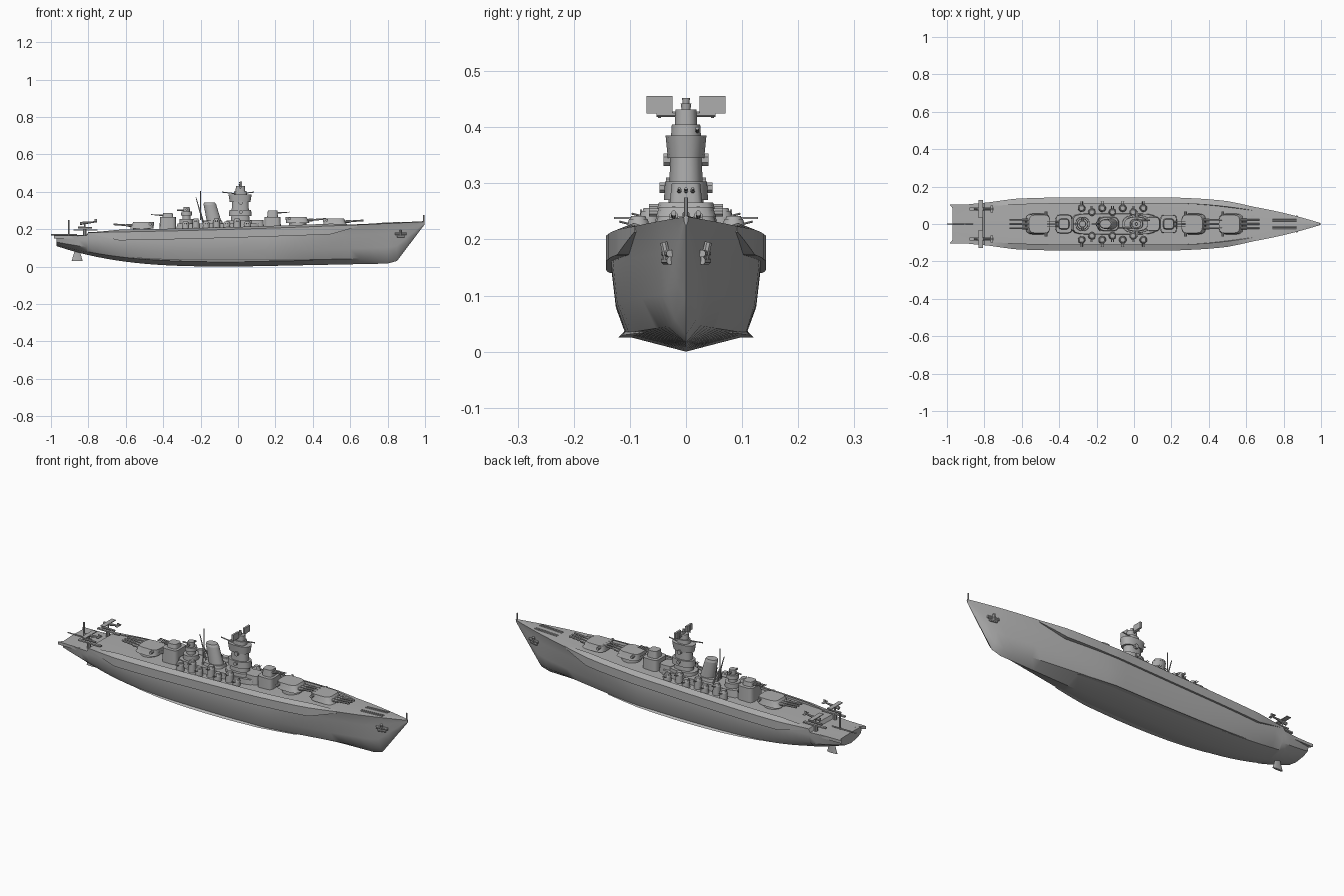
import bpy, bmesh, math
from mathutils import Vector

cube = bpy.data.objects.get("Cube")
if cube:
    bpy.data.objects.remove(cube, do_unlink=True)

X, Y, Z = Vector((1, 0, 0)), Vector((0, 1, 0)), Vector((0, 0, 1))
grey = bpy.data.materials.new("naval_grey")
grey.use_nodes = True
grey.diffuse_color = (.42, .42, .42, 1)
grey.node_tree.nodes["Principled BSDF"].inputs["Base Color"].default_value = grey.diffuse_color
parts = []


def loft(name, rings, mirrored=False):
    """Skin closed rings of equal length, cap both ends and optionally mirror across the keel line."""
    bm = bmesh.new()
    loops = [[bm.verts.new(point) for point in ring] for ring in rings]
    count = len(loops[0])
    for lower, upper in zip(loops, loops[1:]):
        for i in range(count):
            j = (i + 1) % count
            bm.faces.new((lower[i], lower[j], upper[j], upper[i]))
    bm.faces.new(loops[0])
    bm.faces.new(loops[-1])
    bmesh.ops.recalc_face_normals(bm, faces=bm.faces)
    mesh = bpy.data.meshes.new(name)
    bm.to_mesh(mesh)
    bm.free()
    mesh.materials.append(grey)
    part = bpy.data.objects.new(name, mesh)
    bpy.context.collection.objects.link(part)
    if mirrored:
        mirror = part.modifiers.new("port_and_starboard", 'MIRROR')
        mirror.use_axis = (False, True, False)
    parts.append(part)


def oval(centre, along, across, square=1, sides=16):
    """Level oval ring; square below one gives a boxier plan."""
    ring = []
    for i in range(sides):
        angle = math.tau * (i + .5) / sides
        c, s = math.cos(angle), math.sin(angle)
        ring.append(centre + X * along * math.copysign(abs(c) ** square, c)
                    + Y * across * math.copysign(abs(s) ** square, s))
    return ring


def pile(name, base, tiers, ratio=1, taper=.95, lean=0, square=1, mirrored=False):
    """Stack tiers of (height, half width); ratio is length over width, lean shifts x with height."""
    centre, rings = Vector(base), []
    for height, width in tiers:
        rings.append(oval(centre, width * ratio, width, square))
        centre = centre + (Z + X * lean) * height
        rings.append(oval(centre, width * ratio * taper, width * taper, square))
    loft(name, rings, mirrored)


def rod(name, start, span, radius=.004, taper=1, mirrored=False):
    turn = span.to_track_quat('Z', 'Y')
    rings = []
    for offset, size in ((Vector(), radius), (span, radius * taper)):
        rings.append([Vector(start) + offset + turn @ point for point in oval(Vector(), size, size, sides=8)])
    loft(name, rings, mirrored)


def crossbar(name, x, z, reach, radius):
    rod(name, (x, -reach, z), Y * reach * 2, radius)


def box(name, centre, length, width, height, mirrored=False):
    corners = [X * length * a + Y * width * b for a, b in ((-.5, -.5), (.5, -.5), (.5, .5), (-.5, .5))]
    loft(name, [[Vector(centre) + corner + Z * height * end for corner in corners] for end in (-.5, .5)], mirrored)


# Hull lines: sheer, keel rise and beam as functions of the position along the ship
def deck_height(x):
    return .2 + .03 * x + .01 * x * x - (.017 if x < -.8 else 0)


def keel_height(x):
    if x < 0:
        return .12 * abs(x) ** 3
    return .02 * x + 1.3 * max(0, x - .84)


def beams(x):
    """Half widths at the bilge, the side and the deck edge."""
    fore = max(0, (x - .2) / .8)
    aft = .05 * x ** 4 if x < 0 else 0
    side = .13 * (1 - fore ** 1.4) - aft + .003
    deck = .126 * (1 - fore ** 2) - aft * .8 + .004
    bilge = side * (.8 - .3 * fore - aft * 5)
    return bilge, side, deck


def hull_section(x):
    keel, top = keel_height(x), deck_height(x)
    bilge, side, deck = beams(x)
    half = [(y, keel + (top - keel) * rise)
            for y, rise in ((bilge, .14), (side * .94, .4), (side, .75), (deck, 1))]
    outline = [(0, keel)] + half + [(0, top + .003)] + [(-y, z) for y, z in reversed(half)]
    return [(x, y, z) for y, z in outline]


stations = sorted([i / 20 for i in range(-19, 20)] + [-.97, -.81, .998])
loft("hull", [hull_section(x) for x in stations])


# Armour belts fading out at both ends
def belt_section(x):
    full = max(0, min(1, (x + .78) * 7, (.64 - x) * 7))
    bilge, side, deck = beams(x)
    outer, top = max(side, deck) + .01 * full, deck_height(x)
    low = top - .01 - .035 * full
    return [(x, deck - .02, top + .012 * full), (x, outer, top), (x, outer, low), (x, side - .02, low)]


loft("armour_belts", [belt_section(i / 50) for i in range(-39, 33)], mirrored=True)


# Bilge keel fins
def fin_section(x):
    y, z = beams(x)[0], keel_height(x) + .025
    reach = .014 * math.cos((x + .1) * 3)
    return [(x, y - .025, z + .03), (x, y + reach, z), (x, y - .025, z)]


loft("bilge_keels", [fin_section(i / 10) for i in range(-6, 5)], mirrored=True)

# Forked stern lip, rudder, crane and bow staff
fork = [(-.86, .105), (-.985, .103), (-.95, .06), (-.97, 0)]
fork += [(x, -y) for x, y in reversed(fork[:-1])]
loft("stern_lip", [[(x, y, z) for x, y in fork] for z in (.15, .165)])
pile("rudder", (-.86, 0, .03), [(.06, .006)], ratio=5, taper=.4)
rod("stern_crane_post", (-.905, 0, .16), Z * .09, .005)
rod("stern_crane_boom", (-1, 0, .17), X * .14, .003)
rod("bow_staff", (.993, 0, .23), Z * .045)
pile("breakwater", (.645, 0, .21), [(.015, .05)], ratio=.5, square=.6)

# Catapults carrying seaplanes
y = .08
rod("catapult_posts", (-.82, y, .16), Z * .04, .01, mirrored=True)
box("catapult_rails", (-.815, y, .195), .13, .014, .007, mirrored=True)
rod("plane_floats", (-.855, y, .208), X * .075, .006, .7, mirrored=True)
rod("plane_struts", (-.82, y, .208), Z * .025, mirrored=True)
rod("plane_bodies", (-.845, y, .23), X * .09 + Z * .01, .009, .4, mirrored=True)
box("plane_wings", (-.82, y, .238), .024, .096, .004, mirrored=True)
box("plane_tails", (-.76, y, .24), .014, .036, .003, mirrored=True)
box("plane_fins", (-.76, y, .246), .014, .004, .014, mirrored=True)

# Anchors against the bow and tubes on the foredeck
rod("anchor_shanks", (.87, .032, .16), Z * .035 + Y * .008, .007, mirrored=True)
for drop, reach in ((.175, .03), (.162, .02)):
    rod("anchor_arms", (.87 - reach, .038, drop), X * reach * 2 - Y * .01, .007, mirrored=True)
for y in (.016, .027):
    rod("foredeck_tubes", (.74, y, .23), X * .13 + Z * .006, .003, mirrored=True)


def triple_guns(name, start, facing, length, spacing, radius):
    """Three barrels side by side, raised slightly, each with a thicker sleeve."""
    for lane in (-1, 0, 1):
        root = Vector(start) + Y * lane * spacing
        aim = (X * facing + Z * .07) * length
        rod(name + "_gun", root, aim, radius)
        rod(name + "_sleeve", root, aim * .4, radius * 1.6)


# Main turrets: two facing the bow, one facing the stern
for name, x, z, facing in (("fore_turret", .52, .224, 1), ("upper_turret", .32, .232, 1), ("aft_turret", -.515, .203, -1)):
    pile(name + "_barbette", (x, 0, z - .03), [(.035, .05)])
    pile(name + "_house", (x, 0, z), [(.016, .056), (.018, .054)], ratio=1.15, taper=.9, lean=-.3 * facing, square=.5)
    crossbar(name + "_rangefinder", x - .045 * facing, z + .024, .066, .008)
    triple_guns(name, (x + .04 * facing, 0, z + .015), facing, .11, .022, .005)

# Secondary gun blocks at both ends of the superstructure
for name, x, top, facing in (("fore_secondary", .185, .3, 1), ("aft_secondary", -.375, .287, -1)):
    pile(name + "_base", (x, 0, .19), [(.075, .05)], ratio=.9, square=.4)
    pile(name + "_mount", (x, 0, .26), [(top - .26, .03)], taper=.85, square=.5)
    triple_guns(name, (x + .02 * facing, 0, top - .014), facing, .07, .012, .0025)

# Deckhouse and rows of rounded anti-aircraft mounts, alternately outboard and inboard
pile("deckhouse", (-.105, 0, .18), [(.05, .058)], ratio=4, square=.35)
for i in range(7):
    x = -.28 + .055 * i
    y, z = (.063, .24) if i % 2 else (.085, .226)
    pile("gun_domes", (x, y, .19), [(z - .19, .021), (.01, .02), (.006, .015)], taper=.85, mirrored=True)
    for shift in (-.005, .005):
        rod("small_guns", (x + shift, y + .01, z), Y * .024 + Z * .006, .002, mirrored=True)

# Aft control tower
pile("aft_tower", (-.275, 0, .2), [(.055, .04), (.018, .022), (.02, .03), (.026, .018)])
crossbar("aft_rangefinder", -.275, .305, .036, .006)
rod("aft_director_gun", (-.285, 0, .302), X * -.04)

# Raked funnel and tripod mast
pile("funnel_base", (-.135, 0, .2), [(.045, .045)], ratio=1.4, taper=.8, square=.6)
pile("funnel", (-.125, 0, .23), [(.1, .031), (.012, .027)], ratio=1.3, taper=.85, lean=-.25)
rod("main_mast", (-.185, 0, .23), Z * .14 - X * .04, .005, .4)
rod("mast_pole", (-.2, 0, .25), Z * .155, .003, .7)
rod("mast_legs", (-.18, .04, .22), Z * .09 - X * .025 - Y * .04, .003, mirrored=True)

# Bridge tower with alternating wide and narrow tiers
pile("bridge_tower", (.012, 0, .2), [(.047, .05), (.023, .033), (.033, .04), (.045, .03)], ratio=1.55, square=.8)
pile("bridge_crown", (.011, 0, .345), [(.04, .033)], ratio=1.7, taper=1.12, square=.8)
pile("bridge_top", (.013, 0, .385), [(.02, .027), (.027, .02)], ratio=1.3, square=.8)
pile("bridge_front_house", (.1, 0, .2), [(.05, .04)], taper=.9, square=.5)
pile("tower_cap", (.013, 0, .43), [(.012, .008), (.01, .006)], taper=1.2)
for z, reach, radius in ((.292, .047, .01), (.342, .04, .012), (.423, .053, .005)):
    crossbar("tower_crossbar", .015, z, reach, radius)
for facing in (1, -1):
    rod("tower_spar", (0, .02 * facing, .388), X * .085 * facing + Z * .01, .003)
box("radar_panels", (.017, .047, .44), .01, .046, .032, mirrored=True)
rod("radar_posts", (.01, .047, .416), Z * .036, .003, mirrored=True)

# Smooth shading with sharp edges kept
bpy.ops.object.select_all(action='DESELECT')
for part in parts:
    part.select_set(True)
bpy.context.view_layer.objects.active = parts[0]
bpy.ops.object.shade_smooth_by_angle(angle=math.radians(35))
